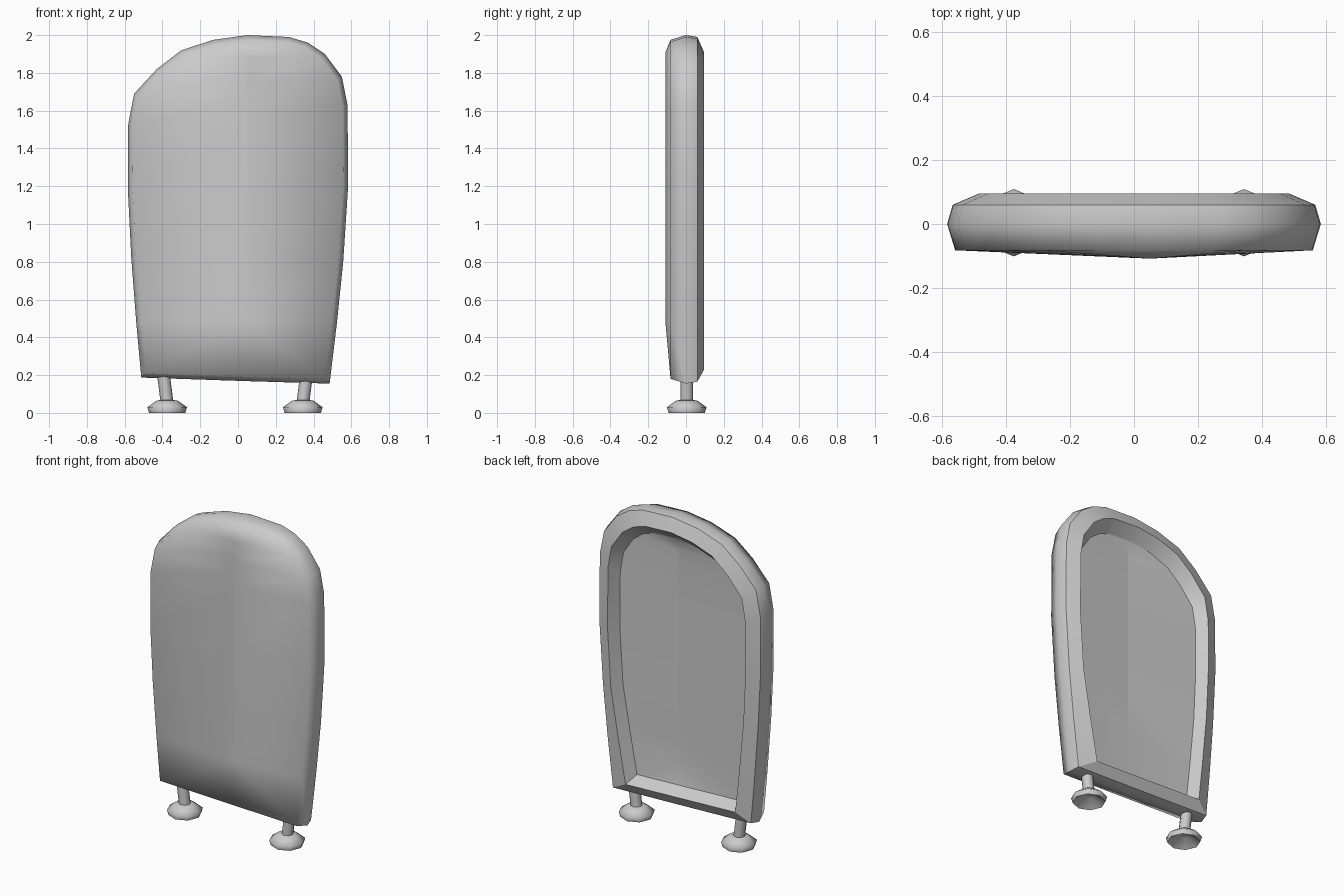
import bpy, bmesh
from math import cos, sin, pi

if "Cube" in bpy.data.objects:
    bpy.data.objects.remove(bpy.data.objects["Cube"])

# Outline of the panel at its widest section (x, z), clockwise from the bottom left
OUTLINE = [(-.512, .187), (-.538, .47), (-.565, .82), (-.583, 1.18), (-.581, 1.53),
           (-.55, 1.69), (-.43, 1.82), (-.30, 1.92), (-.13, 1.975), (.05, 2.0),
           (.27, 1.99), (.37, 1.96), (.46, 1.90), (.55, 1.78), (.58, 1.63),
           (.583, 1.2), (.557, .8), (.523, .47), (.485, .155), (.05, .168)]
N = len(OUTLINE)


def finish(bm, name):
    bmesh.ops.remove_doubles(bm, verts=bm.verts, dist=1e-5)
    bmesh.ops.recalc_face_normals(bm, faces=bm.faces)
    mesh = bpy.data.meshes.new(name)
    bm.to_mesh(mesh)
    bm.free()
    ob = bpy.data.objects.new(name, mesh)
    bpy.context.collection.objects.link(ob)
    return ob


def bridge(bm, a, b):
    n = len(a)
    return [bm.faces.new((a[i], a[(i + 1) % n], b[(i + 1) % n], b[i])) for i in range(n)]


def sharpen(bm, ring):
    for i, v in enumerate(ring):
        bm.edges.get((v, ring[(i + 1) % len(ring)])).smooth = False


def fold(bm, ring, y, low, high):
    """Fill a ring with faces that run to a vertical spine at depth y."""
    zs = [round(min(max(v.co.z, low), high), 4) for v in ring]
    spine = {z: bm.verts.new((.05, y, z)) for z in zs}
    for i in range(N):
        j = (i + 1) % N
        bm.faces.new(list(dict.fromkeys([ring[i], ring[j], spine[zs[j]], spine[zs[i]]])))


# Panel: outline rings scaled from the front lip to the back recess
bm = bmesh.new()
SECTIONS = [(-.082, .957, .18, 1.975), (0, 1, .155, 2.0), (.06, .97, .165, 1.99),
            (.095, .83, .228, 1.91), (.025, .765, .272, 1.845)]
rings = []
for k, (y, sx, low, high) in enumerate(SECTIONS):
    ring = []
    for x, z in OUTLINE:
        # the recess opening narrows a little more towards the bottom
        pinch = max(0, (.82 - z) / .665) if k > 2 else 0
        px = x * sx - pinch * (.045 if x > .1 else -.014 if x < 0 else 0)
        ring.append(bm.verts.new((px, y, low + (z - .155) / 1.845 * (high - low))))
    rings.append(ring)
for a, b in zip(rings, rings[1:]):
    bridge(bm, a, b)

# Front skin and recess floor, both folding gently forward
fold(bm, rings[0], -.108, .47, 1.91)
fold(bm, rings[-1], .005, .40, 1.80)

# Smooth front and sides, crisp back frame and bottom corners
for f in bm.faces:
    f.smooth = True
for ring in rings[2:]:
    sharpen(bm, ring)
for i in (N - 2, N - 1):
    bm.edges.get((rings[1][i], rings[1][(i + 1) % N])).smooth = True
for a, b in zip(rings, rings[1:]):
    for i in (0, N - 2):
        bm.edges.get((a[i], b[i])).smooth = False
finish(bm, "panel")


def lathe(name, stations, sides=8, y=.004):
    """Rings of (centre x, radius, z); a radius of zero closes the end."""
    bm = bmesh.new()
    loops = [[bm.verts.new((cx + r * cos(2 * pi * i / sides),
                            y + r * sin(2 * pi * i / sides), z))
              for i in range(sides)] for cx, r, z in stations]
    for a, b in zip(loops, loops[1:]):
        bridge(bm, a, b)
    ob = finish(bm, name)
    bpy.context.view_layer.objects.active = ob
    ob.select_set(True)
    bpy.ops.object.shade_smooth_by_angle(angle=1.35)
    ob.select_set(False)


# Feet: splayed stems on hollow pads
for side, x, s in (("left", -.375, -1), ("right", .343, 1)):
    lathe(side + "_stem", [(x, 0, .05), (x, .034, .05), (x + s * .022, .034, .22),
                           (x + s * .022, 0, .22)])
    lathe(side + "_pad", [(x, 0, .07), (x, .055, .066), (x, .105, .03), (x, .096, 0),
                          (x, .03, .045), (x, 0, .045)])
